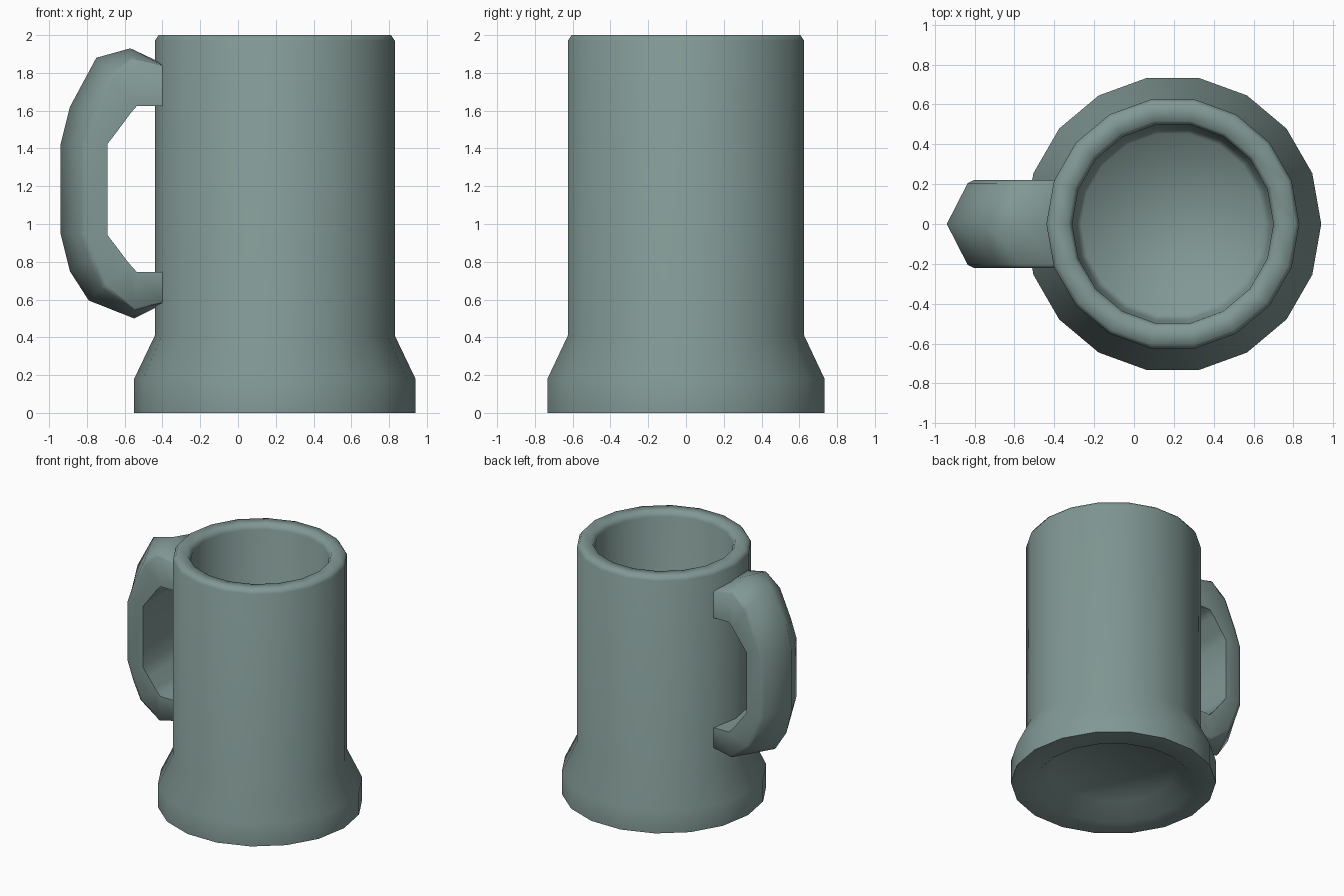
import bpy, bmesh
from math import sin, cos, pi, radians

if "Cube" in bpy.data.objects:
    bpy.data.objects.remove(bpy.data.objects["Cube"])

CX = 0.195   # mug axis
SIDES = 18
mat = bpy.data.materials.new("grey_green_ceramic")
mat.diffuse_color = (0.22, 0.314, 0.297, 1)
mat.use_nodes = True
mat.node_tree.nodes["Principled BSDF"].inputs["Base Color"].default_value = mat.diffuse_color


def finish(bm, name):
    bmesh.ops.recalc_face_normals(bm, faces=bm.faces)
    mesh = bpy.data.meshes.new(name)
    bm.to_mesh(mesh)
    bm.free()
    mesh.materials.append(mat)
    obj = bpy.data.objects.new(name, mesh)
    bpy.context.collection.objects.link(obj)
    bpy.ops.object.select_all(action='DESELECT')
    obj.select_set(True)
    bpy.context.view_layer.objects.active = obj
    bpy.ops.object.shade_smooth_by_angle(angle=radians(70))
    return obj


def skin(bm, rings):
    # join neighbouring rings with quads and cap both ends
    n = len(rings[0])
    for a, b in zip(rings, rings[1:]):
        for i in range(n):
            j = (i + 1) % n
            bm.faces.new((a[i], a[j], b[j], b[i]))
    bm.faces.new(rings[0])
    bm.faces.new(rings[-1])


# Mug body: radius/height profile from recessed underside, up the outside, down the inside
profile = [(0.45, 0.10), (0.57, 0), (0.745, 0), (0.745, 0.18), (0.635, 0.41),
           (0.635, 1.97), (0.615, 2.0), (0.525, 2.0), (0.505, 1.96),
           (0.49, 0.32), (0.46, 0.27)]
bm = bmesh.new()
skin(bm, [[bm.verts.new((CX + r * cos(2 * pi * i / SIDES), r * sin(2 * pi * i / SIDES), z))
           for i in range(SIDES)] for r, z in profile])
finish(bm, "mug_body")

# Handle: outer ridge (x, z), inner point (x, z), ridge sharpness at each station
stations = [((-0.40, 1.85), (-0.40, 1.625), 0.1), ((-0.57, 1.93), (-0.535, 1.625), 0.4),
            ((-0.75, 1.88), (-0.57, 1.585), 0.8), ((-0.89, 1.62), (-0.64, 1.49), 1),
            ((-0.94, 1.42), (-0.69, 1.425), 1), ((-0.94, 0.95), (-0.69, 0.94), 1),
            ((-0.89, 0.75), (-0.64, 0.875), 1), ((-0.79, 0.595), (-0.58, 0.795), 0.8),
            ((-0.55, 0.50), (-0.535, 0.745), 0.4), ((-0.40, 0.575), (-0.40, 0.745), 0.1)]
# Cross-section: (fraction from outer to inner, y)
half = [(0.42, 0.205), (0.54, 0.22), (1.0, 0.22)]
section = [(0, 0)] + half + [(t, -y) for t, y in reversed(half)]
bm = bmesh.new()
rings = []
for o, n, sharp in stations:
    ring = []
    for t, y in section:
        f = t if t == 1 else t * sharp
        ring.append(bm.verts.new((o[0] + (n[0] - o[0]) * f, y, o[1] + (n[1] - o[1]) * f)))
    rings.append(ring)
skin(bm, rings)
finish(bm, "mug_handle")
